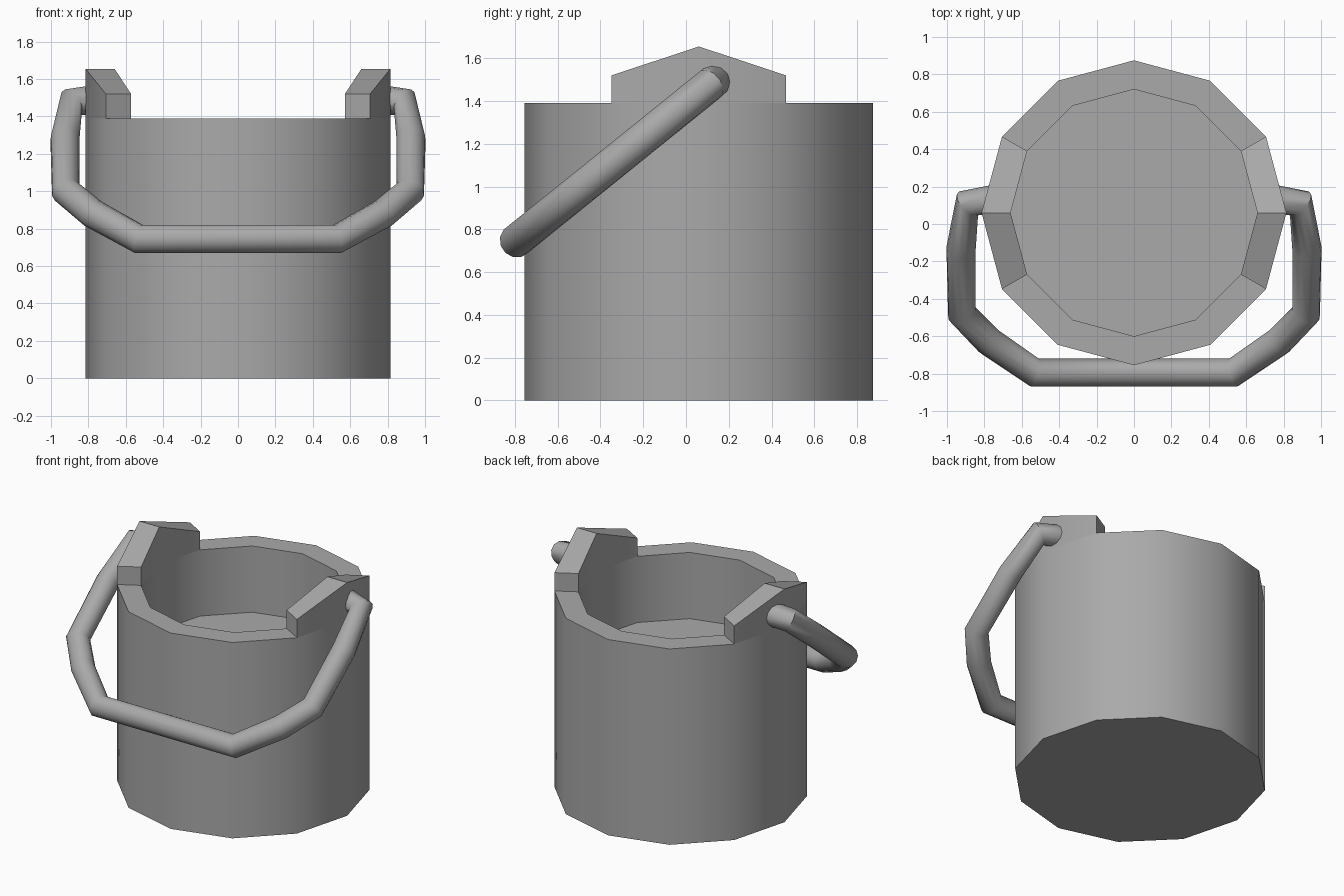
import bpy, bmesh, math
from mathutils import Vector

if "Cube" in bpy.data.objects:
    bpy.data.objects.remove(bpy.data.objects["Cube"])

SIDES = 12
CENTER_Y = 0.06
OUTER, INNER = 0.815, 0.66
RIM, FLOOR = 1.39, 0.92
EAR_LOW, EAR_PEAK = 1.52, 1.655

grey = bpy.data.materials.new("plain_grey")
grey.use_nodes = True
colour = (0.4, 0.4, 0.4, 1)
grey.diffuse_color = colour
grey.node_tree.nodes["Principled BSDF"].inputs["Base Color"].default_value = colour


def finish(obj, angle):
    obj.data.materials.clear()
    obj.data.materials.append(grey)
    bpy.ops.object.select_all(action="DESELECT")
    obj.select_set(True)
    bpy.context.view_layer.objects.active = obj
    bpy.ops.object.shade_smooth_by_angle(angle=math.radians(angle))


# Bucket body: outer wall, rim, inner wall and raised floor
bm = bmesh.new()


def ring(radius, z):
    turns = [math.tau * i / SIDES for i in range(SIDES)]
    return [bm.verts.new((radius * math.cos(a), CENTER_Y + radius * math.sin(a), z))
            for a in turns]


rings = [ring(OUTER, 0), ring(OUTER, RIM), ring(INNER, RIM), ring(INNER, FLOOR)]
bands = []
for low, high in zip(rings, rings[1:]):
    bands.append([bm.faces.new((low[i], low[(i + 1) % SIDES],
                                high[(i + 1) % SIDES], high[i]))
                  for i in range(SIDES)])
bm.faces.new(rings[0][::-1])
bm.faces.new(rings[-1])

# Peaked ears: raise two rim segments on each side
half = SIDES // 2
ear_faces = [bands[1][i] for i in (SIDES - 1, 0, half - 1, half)]
raised = bmesh.ops.extrude_face_region(bm, geom=ear_faces)["geom"]
for v in raised:
    if isinstance(v, bmesh.types.BMVert):
        v.co.z = EAR_PEAK if abs(v.co.y - CENTER_Y) < 0.01 else EAR_LOW
bmesh.ops.recalc_face_normals(bm, faces=bm.faces)

mesh = bpy.data.meshes.new("bucket_body")
bm.to_mesh(mesh)
bm.free()
body = bpy.data.objects.new("bucket_body", mesh)
bpy.context.collection.objects.link(body)
finish(body, 31)

# Handle: mirrored bent tube in a plane sloping down to the front
top = Vector((0, 0.11, 1.475))
drop = Vector((0, -0.905, -0.73))
side = [(0.76, -0.02), (0.89, 0), (0.925, 0.27), (0.92, 0.65), (0.775, 0.815), (0.53, 1)]
outline = side + [(-x, t) for x, t in reversed(side)]

curve = bpy.data.curves.new("handle", "CURVE")
curve.dimensions = "3D"
curve.bevel_depth = 0.079
curve.bevel_resolution = 4
curve.use_fill_caps = True
spline = curve.splines.new("POLY")
spline.points.add(len(outline) - 1)
for point, (x, t) in zip(spline.points, outline):
    point.co = (*(top + drop * t + Vector((x, 0, 0))), 1)
handle = bpy.data.objects.new("handle", curve)
bpy.context.collection.objects.link(handle)
bpy.ops.object.select_all(action="DESELECT")
handle.select_set(True)
bpy.context.view_layer.objects.active = handle
bpy.ops.object.convert(target="MESH")
finish(bpy.context.view_layer.objects.active, 50)
